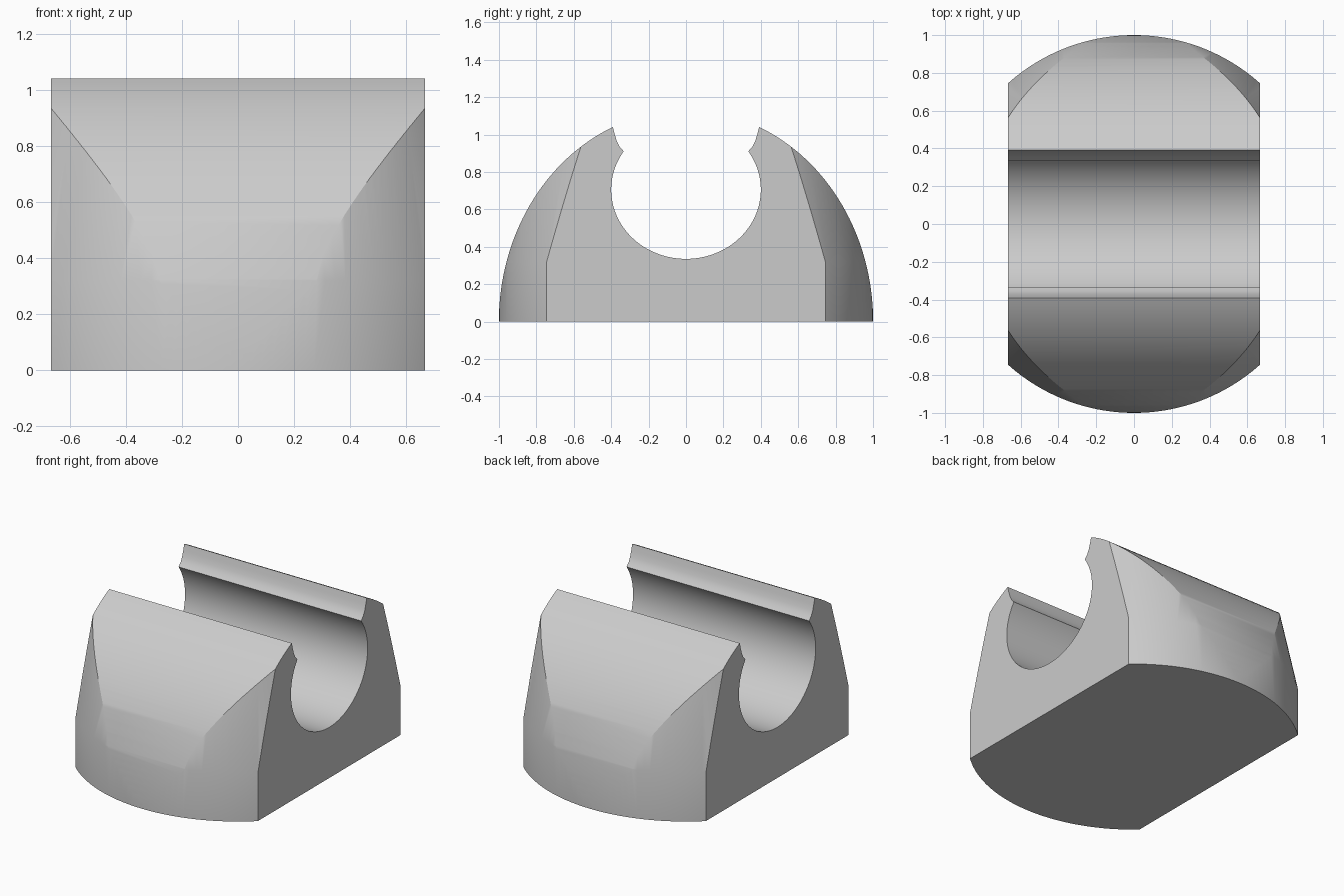
import bpy, bmesh
from math import sin, cos, pi, asin, sqrt, radians

if "Cube" in bpy.data.objects:
    bpy.data.objects.remove(bpy.data.objects["Cube"])

HALF_WIDTH = 0.667
DOME_Y, DOME_Z = 1.0005, 1.13        # outer elliptical profile
BORE_Y, BORE_Z, BORE_C = 0.40, 0.37, 0.705   # channel ellipse and its centre height
TOP_Z, LIP_Z = 1.04, 0.91            # outer rim and narrowest point of the mouth


def arc(a, b, centre, start, end, steps):
    return [(a * cos(start + (end - start) * i / steps),
             centre + b * sin(start + (end - start) * i / steps))
            for i in range(steps + 1)]


def new_object(name, bm):
    bmesh.ops.recalc_face_normals(bm, faces=bm.faces)
    mesh = bpy.data.meshes.new(name)
    bm.to_mesh(mesh)
    bm.free()
    obj = bpy.data.objects.new(name, mesh)
    bpy.context.collection.objects.link(obj)
    return obj


# Side profile: half dome, flared mouth, round channel, mirrored
rim = asin(TOP_Z / DOME_Z)
lip = asin((LIP_Z - BORE_C) / BORE_Z)
half = arc(DOME_Y, DOME_Z, 0, 0, rim, 32)
half += [(0.381, 1.0), (0.37, 0.965), (0.355, 0.935)]
half += arc(BORE_Y, BORE_Z, BORE_C, lip, -pi / 2, 48)
profile = half + [(-y, z) for y, z in reversed(half[:-1])]

bm = bmesh.new()
face = bm.faces.new([bm.verts.new((-HALF_WIDTH, y, z)) for y, z in profile])
out = bmesh.ops.extrude_face_region(bm, geom=[face])["geom"]
bmesh.ops.translate(bm, vec=(2 * HALF_WIDTH, 0, 0),
                    verts=[v for v in out if isinstance(v, bmesh.types.BMVert)])
clip = new_object("clip_body", bm)

# Round envelope: upright drum that tapers above its shoulder
bm = bmesh.new()
ring = [bm.verts.new(p) for p in
        [(0, 0, -0.2), (0, 1, -0.2), (0, 1, 0.32), (0, 0.817, 1.2), (0, 0, 1.2)]]
edges = [bm.edges.new(pair) for pair in zip(ring, ring[1:])]
bmesh.ops.spin(bm, geom=ring + edges, cent=(0, 0, 0), axis=(0, 0, 1),
               angle=2 * pi, steps=160)
bmesh.ops.remove_doubles(bm, verts=bm.verts, dist=0.0001)
drum = new_object("round_envelope", bm)
drum.hide_render = True

# Keep only what lies inside the envelope
mod = clip.modifiers.new("round_ends", 'BOOLEAN')
mod.operation, mod.solver, mod.object = 'INTERSECT', 'EXACT', drum
bpy.ops.object.select_all(action='DESELECT')
clip.select_set(True)
bpy.context.view_layer.objects.active = clip
bpy.ops.object.modifier_apply(modifier=mod.name)
bpy.data.objects.remove(drum)

# Single plain grey
grey = bpy.data.materials.new("plain_grey")
grey.use_nodes = True
colour = (0.6, 0.6, 0.6, 1)
grey.diffuse_color = colour
grey.node_tree.nodes["Principled BSDF"].inputs["Base Color"].default_value = colour
clip.data.materials.clear()
clip.data.materials.append(grey)
bpy.ops.object.shade_smooth_by_angle(angle=radians(25))
